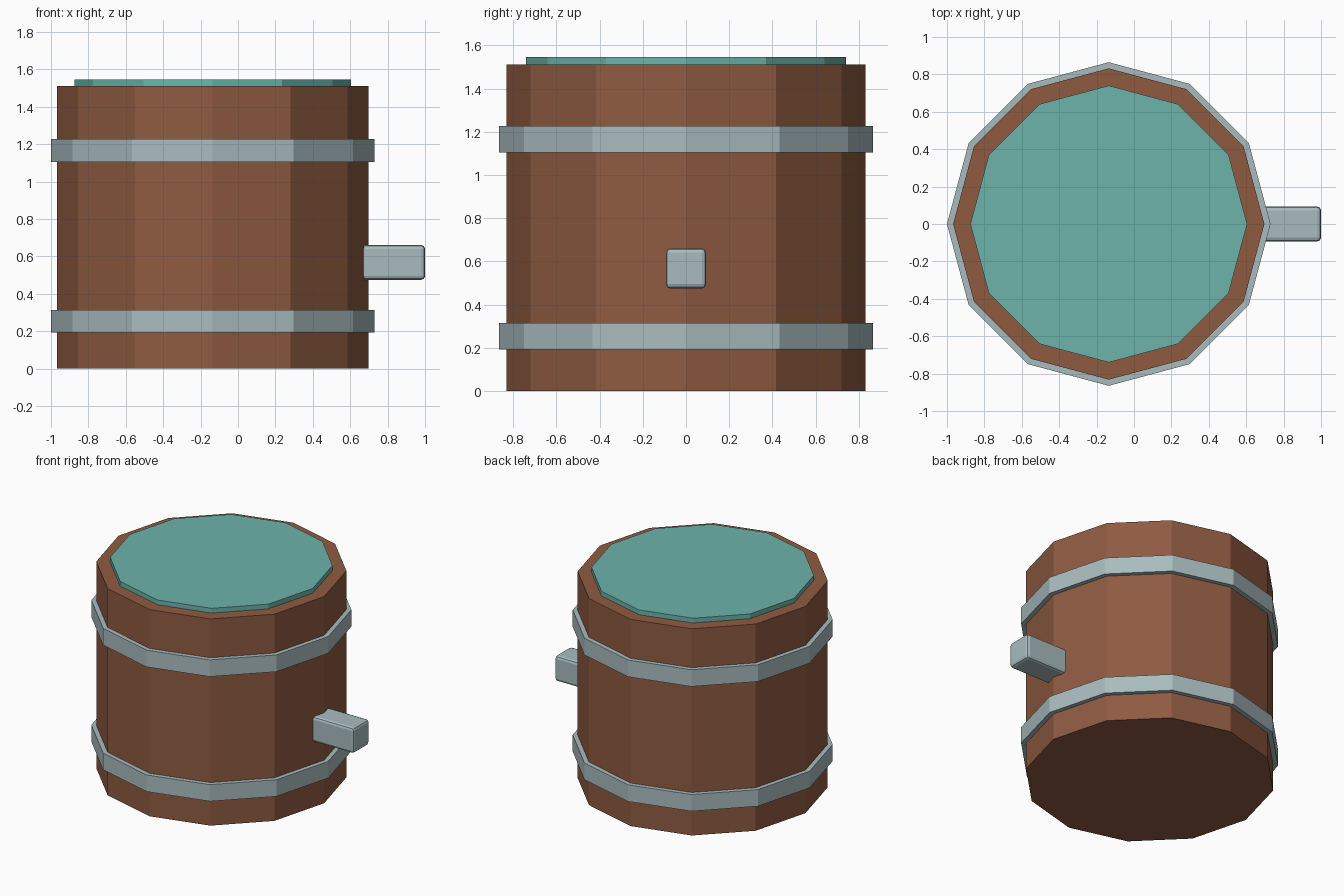
import bpy

if "Cube" in bpy.data.objects:
    bpy.data.objects.remove(bpy.data.objects["Cube"])

CX = -0.135  # barrel axis; the spout offsets the barrel to the left


def material(name, hex_rgb):
    def lin(c):
        return c / 12.92 if c <= 0.04045 else ((c + 0.055) / 1.055) ** 2.4
    m = bpy.data.materials.new(name)
    m.diffuse_color = [lin(int(hex_rgb[i:i + 2], 16) / 255) for i in (0, 2, 4)] + [1]
    m.use_nodes = True
    m.node_tree.nodes["Principled BSDF"].inputs["Base Color"].default_value = m.diffuse_color
    return m


wood = material("brown_wood", "8f5b41")
metal = material("grey_metal", "a9bcbf")
teal = material("teal_lid", "6cb4ab")


def drum(name, radius, z0, z1, mat):
    """Twelve-sided flat cylinder with a corner pointing along +x."""
    bpy.ops.mesh.primitive_cylinder_add(vertices=12, radius=radius, depth=z1 - z0,
                                        location=(CX, 0, (z0 + z1) / 2))
    ob = bpy.context.object
    ob.name = name
    ob.data.materials.append(mat)
    return ob


# Barrel body, lid and hoops
drum("barrel_body", 0.832, 0, 1.512, wood)
drum("lid", 0.74, 1.45, 1.547, teal)
for name, z0, z1 in (("lower_hoop", 0.193, 0.315), ("upper_hoop", 1.105, 1.228)):
    drum(name, 0.865, z0, z1, metal)

# Spout with softened edges
bpy.ops.mesh.primitive_cube_add(size=1, location=(0.8, 0, 0.568))
spout = bpy.context.object
spout.name = "spout"
spout.scale = (0.4, 0.186, 0.186)
bpy.ops.object.transform_apply(location=False, rotation=False, scale=True)
spout.data.materials.append(metal)
bevel = spout.modifiers.new("soft_edges", 'BEVEL')
bevel.width = 0.02
bevel.segments = 2
